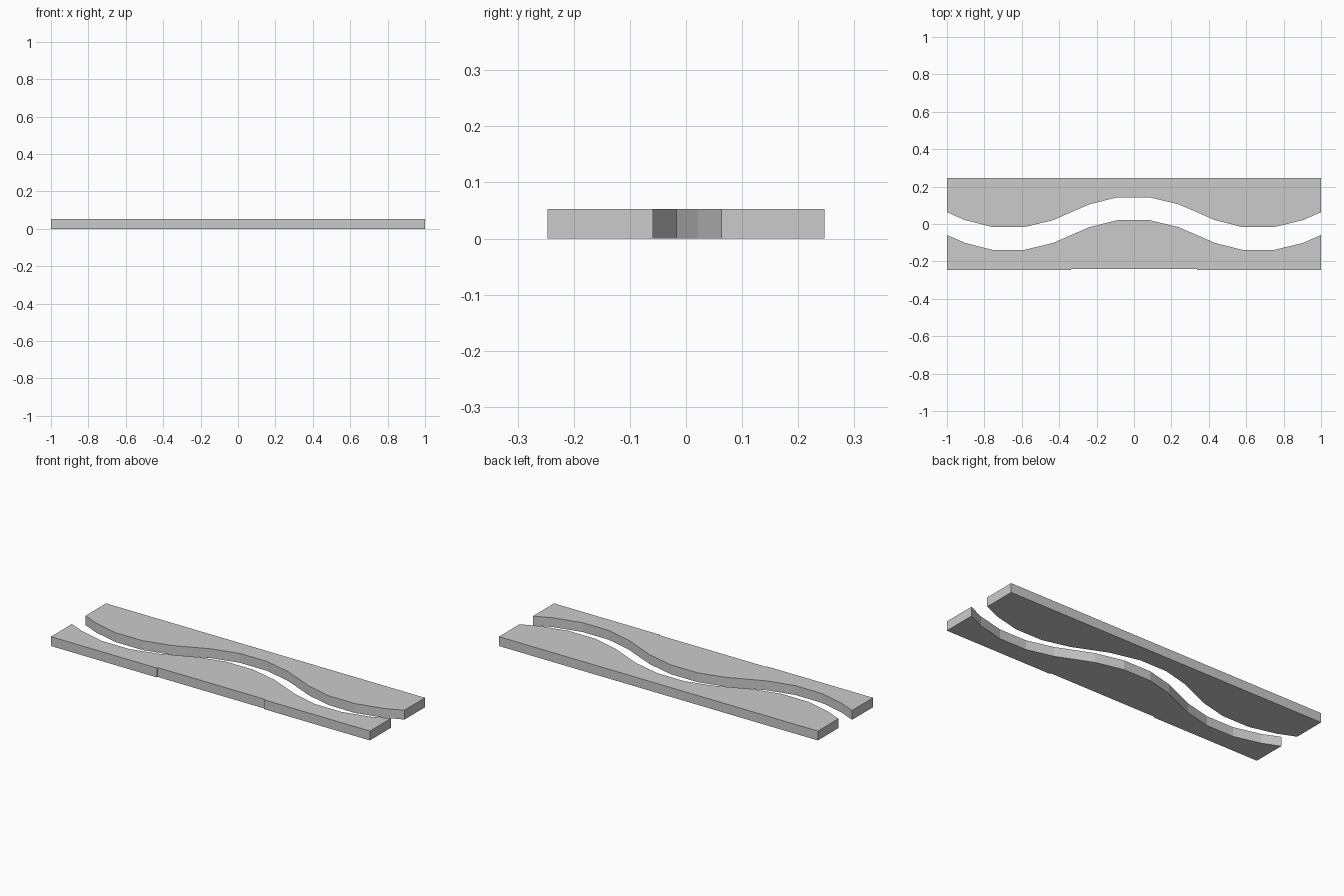
import bpy, bmesh

if "Cube" in bpy.data.objects:
    bpy.data.objects.remove(bpy.data.objects["Cube"])

HEIGHT = 0.053
GAP = 0.122
JOINT = 0.336


def slab(name, outline):
    """Extrude a flat outline up to the track thickness."""
    bm = bmesh.new()
    face = bm.faces.new([bm.verts.new((x, y, 0)) for x, y in outline])
    top = bmesh.ops.extrude_face_region(bm, geom=[face])["geom"]
    verts = [v for v in top if isinstance(v, bmesh.types.BMVert)]
    bmesh.ops.translate(bm, verts=verts, vec=(0, 0, HEIGHT))
    bmesh.ops.recalc_face_normals(bm, faces=bm.faces)
    mesh = bpy.data.meshes.new(name)
    bm.to_mesh(mesh)
    bm.free()
    bpy.context.collection.objects.link(bpy.data.objects.new(name, mesh))


# One wave section: distance along the section, depth of the bend
wave = [(0, 0), (0.145, 0.042), (0.37, 0.08), (0.62, 0.08), (0.855, 0.042), (1, 0)]

# Three sections, the middle one bending the other way
sections = [("left", -1, -JOINT, -1, -0.247),
            ("middle", -JOINT, JOINT, 1, -0.240),
            ("right", JOINT, 1, -1, -0.247)]

for name, x0, x1, bend, front in sections:
    curve = [(x0 + (x1 - x0) * t, 0.063 + bend * d) for t, d in wave]
    # Bank behind the channel
    slab(name + "_rear_bank", curve + [(x1, 0.247), (x0, 0.247)])
    # Bank in front of the channel
    slab(name + "_front_bank",
         [(x, y - GAP) for x, y in curve] + [(x1, front), (x0, front)])
